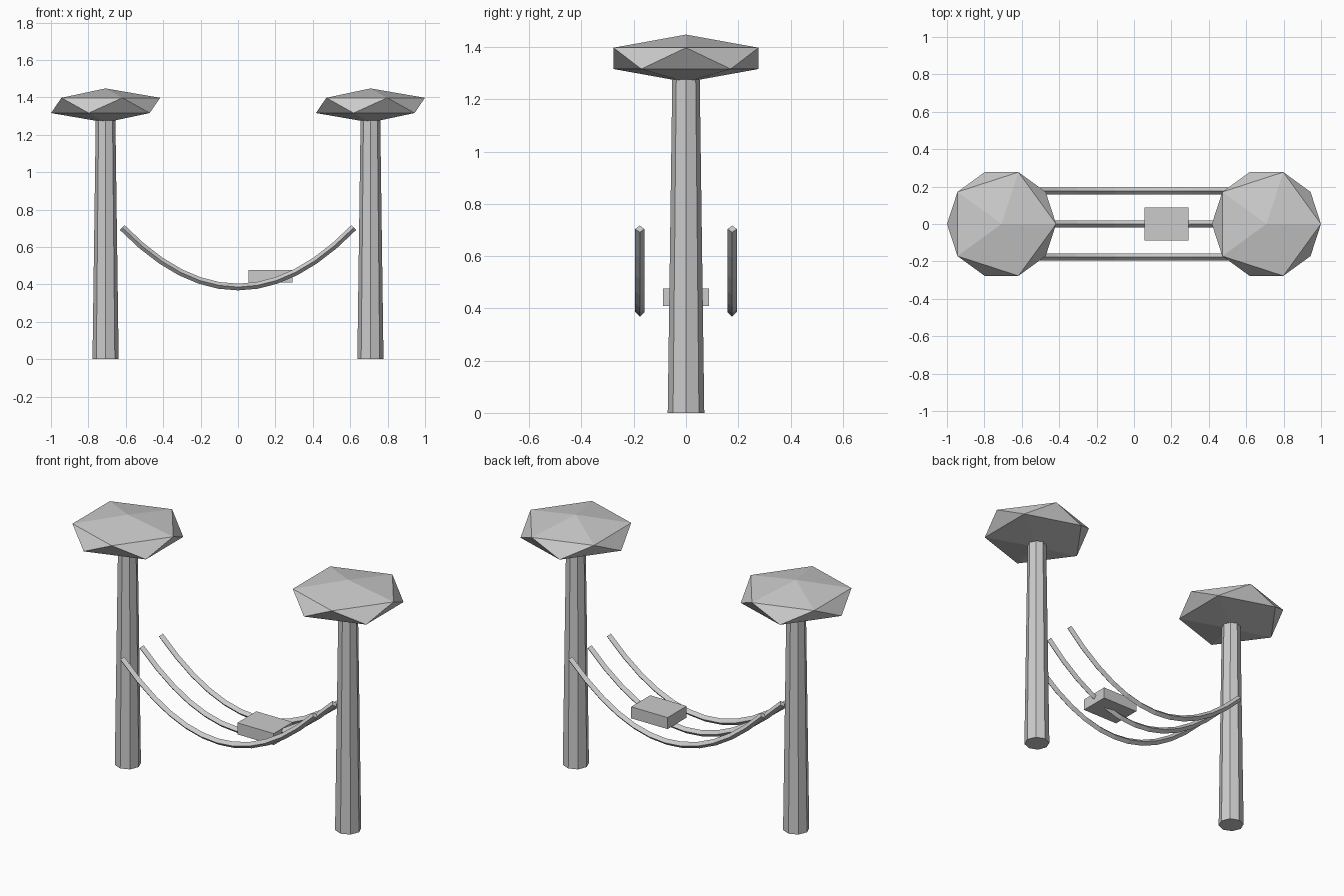
import bpy, bmesh, math
from mathutils import Vector

cube = bpy.data.objects.get("Cube")
if cube:
    bpy.data.objects.remove(cube)

grey = bpy.data.materials.new("plain_grey")
grey.use_nodes = True
colour = (0.6, 0.6, 0.6, 1)
grey.diffuse_color = colour
grey.node_tree.nodes["Principled BSDF"].inputs["Base Color"].default_value = colour


def finish(obj, name):
    obj.name = name
    obj.data.name = name
    obj.data.materials.clear()
    obj.data.materials.append(grey)
    return obj


# Tapered eight-sided trunk with a squashed low-poly crown
def tree(side, x):
    height = 1.32
    bpy.ops.mesh.primitive_cone_add(vertices=8, radius1=0.07, radius2=0.052,
                                    depth=height, location=(x, 0, height / 2))
    finish(bpy.context.object, side + "_trunk")
    bpy.ops.mesh.primitive_ico_sphere_add(subdivisions=1, radius=1,
                                          location=(x, 0, 1.357))
    crown = finish(bpy.context.object, side + "_crown")
    crown.scale = (0.326, 0.326, 0.091)


# Sagging rope with a diamond section, swept along a parabola
def rope(name, y, half_span=0.619, low=0.386, sag=0.318, radius=0.018, steps=12):
    bm = bmesh.new()
    rings = []
    for i in range(steps + 1):
        t = 2 * i / steps - 1
        centre = Vector((t * half_span, y, low + sag * t * t))
        normal = Vector((-2 * sag * t / half_span, 0, 1)).normalized()
        across = Vector((0, 1, 0))
        rings.append([bm.verts.new(centre + radius * d)
                      for d in (normal, across, -normal, -across)])
    for a, b in zip(rings, rings[1:]):
        for k in range(4):
            n = (k + 1) % 4
            bm.faces.new((a[k], a[n], b[n], b[k]))
    bm.faces.new(rings[0])
    bm.faces.new(rings[-1])
    bmesh.ops.recalc_face_normals(bm, faces=bm.faces)
    mesh = bpy.data.meshes.new(name)
    bm.to_mesh(mesh)
    bm.free()
    obj = bpy.data.objects.new(name, mesh)
    bpy.context.collection.objects.link(obj)
    finish(obj, name)


for side, x in (("left", 0.708), ("right", -0.708)):
    tree(side, x)

for name, y in (("front_rope", -0.177), ("middle_rope", 0), ("back_rope", 0.177)):
    rope(name, y)

# Flat pillow resting on the ropes
bpy.ops.mesh.primitive_cube_add(size=1, location=(0.174, 0, 0.443))
pillow = finish(bpy.context.object, "pillow")
pillow.scale = (0.234, 0.175, 0.067)
